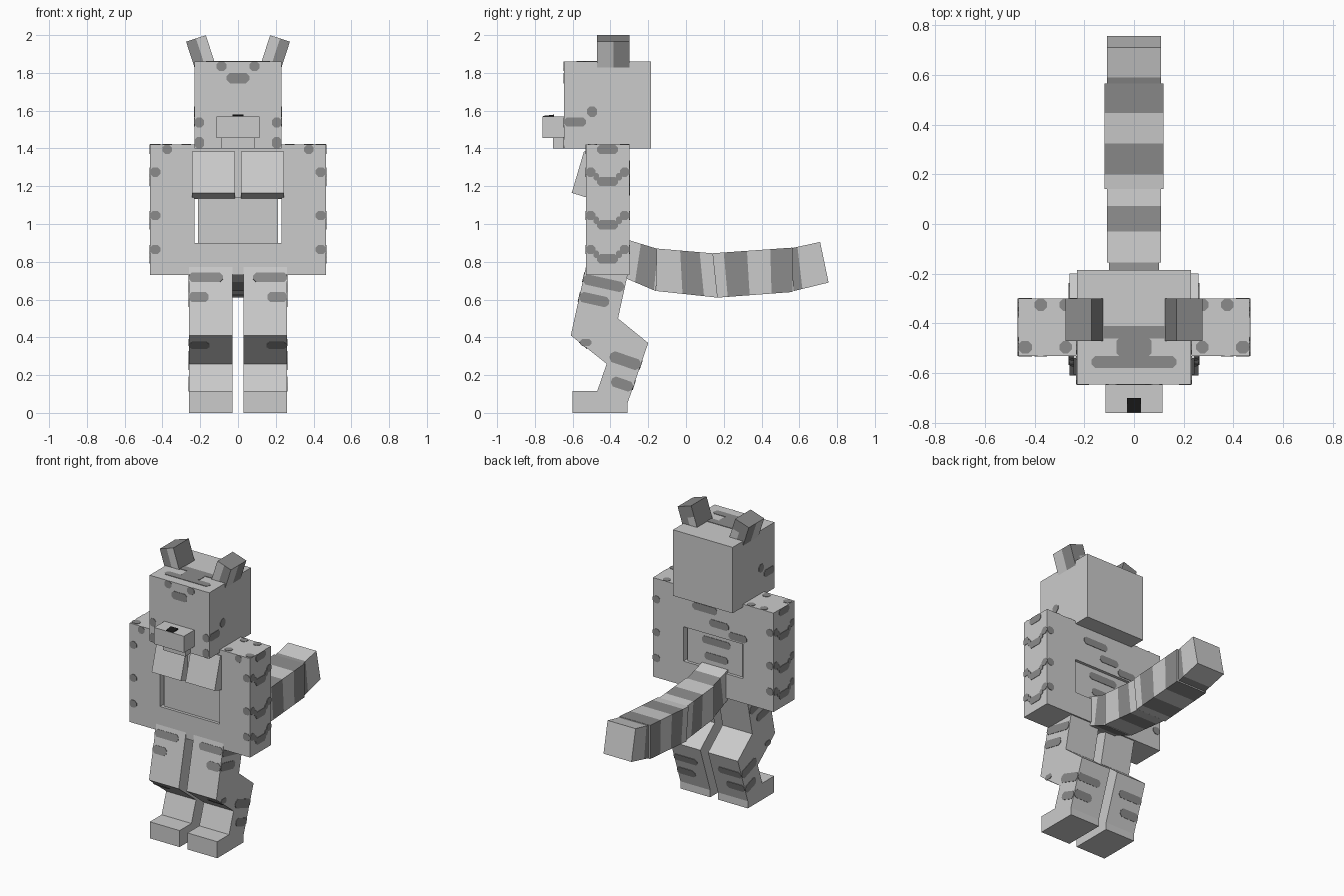
import bpy, bmesh
from math import radians
from mathutils import Vector, Matrix

if "Cube" in bpy.data.objects:
    bpy.data.objects.remove(bpy.data.objects["Cube"], do_unlink=True)


def material(name, value):
    m = bpy.data.materials.new(name)
    m.use_nodes = True
    colour = (value, value, value, 1)
    m.diffuse_color = colour
    m.node_tree.nodes["Principled BSDF"].inputs["Base Color"].default_value = colour
    return m


MATERIALS = [material("light_grey_fur", .6), material("dark_grey_stripe", .26),
             material("black_nose", .01)]
LIGHT, DARK, BLACK = range(3)


def finish(name, bm):
    bmesh.ops.recalc_face_normals(bm, faces=bm.faces)
    mesh = bpy.data.meshes.new(name)
    bm.to_mesh(mesh)
    bm.free()
    for m in MATERIALS:
        mesh.materials.append(m)
    ob = bpy.data.objects.new(name, mesh)
    bpy.context.collection.objects.link(ob)
    return ob


def prism(bm, points, offset, colour):
    """Closed solid from a polygon swept along an offset."""
    a = [bm.verts.new(p) for p in points]
    b = [bm.verts.new(Vector(p) + offset) for p in points]
    faces = [bm.faces.new(a), bm.faces.new(b[::-1])]
    for i in range(len(a)):
        j = (i + 1) % len(a)
        faces.append(bm.faces.new((a[i], b[i], b[j], a[j])))
    for f in faces:
        f.material_index = colour


def side_profile(name, points, x0, x1, colour=LIGHT):
    bm = bmesh.new()
    prism(bm, [(x0, y, z) for y, z in points], Vector((x1 - x0, 0, 0)), colour)
    return finish(name, bm)


def box(name, x, y, z, colour=LIGHT):
    ring = [(y[0], z[0]), (y[1], z[0]), (y[1], z[1]), (y[0], z[1])]
    return side_profile(name, ring, x[0], x[1], colour)


def stripes(name, origin, u, v, rects, sides=(1, -1), thick=.004):
    """Thin blunt-cornered plates on a plane, mirrored across x."""
    o, u, v = Vector(origin), Vector(u).normalized(), Vector(v).normalized()
    n = u.cross(v)
    bm = bmesh.new()
    for s in sides:
        flip = Matrix.Diagonal((s, 1, 1))
        for u0, u1, v0, v1 in rects:
            c = min(u1 - u0, v1 - v0) * .3
            outline = [(u0 + c, v0), (u1 - c, v0), (u1, v0 + c), (u1, v1 - c),
                       (u1 - c, v1), (u0 + c, v1), (u0, v1 - c), (u0, v0 + c)]
            pts = [flip @ (o + u * a + v * b - n * .001) for a, b in outline]
            prism(bm, pts, flip @ n * thick, DARK)
    return finish(name, bm)


X, Y, Z = Vector((1, 0, 0)), Vector((0, 1, 0)), Vector((0, 0, 1))

# Head
box("head", (-.23, .23), (-.645, -.185), (1.4, 1.86))
box("muzzle", (-.115, .115), (-.76, -.64), (1.455, 1.57))
box("jaw", (-.087, .087), (-.705, -.64), (1.4, 1.455))
side_profile("nose", [(-.757, 1.568), (-.7, 1.568), (-.7, 1.579), (-.757, 1.572)],
             -.028, .028, BLACK)
stripes("brow_stripe", (0, -.645, 0), X, Z, [(-.06, .06, 1.745, 1.8)], (1,))
stripes("face_stripes", (0, -.645, 0), X, Z,
        [(.06, .115, 1.81, 1.86), (.18, .23, 1.51, 1.565), (.18, .23, 1.4, 1.46)])
stripes("cheek_stripes", (.23, 0, 0), Y, Z,
        [(-.645, -.53, 1.515, 1.565), (-.525, -.47, 1.567, 1.623)])
stripes("crown_stripes", (0, 0, 1.86), X, Y,
        [(-.17, .17, -.58, -.53), (-.07, .07, -.56, -.43), (-.2, .2, -.46, -.41)], (1,))

# Ears, light on the inner front and outer front quarters
for side, s in (("left", 1), ("right", -1)):
    bm = bmesh.new()
    bmesh.ops.create_cube(bm, size=1)
    bmesh.ops.subdivide_edges(bm, edges=bm.edges[:], cuts=1, use_grid_fill=True)
    for f in bm.faces:
        c = f.calc_center_median()
        inner_front = c.y < -.4 and c.x * s < 0
        outer_front = c.x * s > .4 and c.y < 0
        inner_back = c.y > .4 and c.x * s < 0 and c.z < 0
        f.material_index = LIGHT if inner_front or outer_front or inner_back else DARK
    place = (Matrix.Translation((.199 * s, -.385, 1.91))
             @ Matrix.Rotation(radians(18) * s, 4, "Y")
             @ Matrix.Diagonal((.11, .17, .152, 1)))
    bm.transform(place)
    finish(side + "_ear", bm)

# Torso with a slimmer waist
box("upper_chest", (-.23, .23), (-.53, -.3), (1.14, 1.42))
box("waist", (-.213, .213), (-.51, -.32), (.9, 1.14))
box("hips", (-.23, .23), (-.53, -.3), (.73, .9))
stripes("back_stripes", (0, -.3, 0), -X, Z,
        [(-.16, .03, 1.285, 1.335), (-.03, .12, 1.2, 1.25), (.12, .26, 1.15, 1.2)], (1,))
stripes("waist_stripes", (0, -.32, 0), -X, Z,
        [(-.1, .12, 1.06, 1.11), (-.08, .1, .95, 1)], (1,))

# Arms and chest panels
edge_levels = (1.25, 1.02, .84)
front_bands = [(.41, .465, z, z + .05) for z in edge_levels]
side_bands = [(-.47, -.36, 1.37, 1.42)]
for z in edge_levels:
    side_bands += [(-.53, -.48, z, z + .05), (-.35, -.3, z, z + .05),
                   (-.47, -.36, z - .05, z), (-.49, -.46, z - .02, z + .02),
                   (-.37, -.34, z - .02, z + .02)]
for side, s in (("left", 1), ("right", -1)):
    box(side + "_arm", (.23 * s, .465 * s), (-.53, -.3), (.73, 1.42))
    side_profile(side + "_chest_panel",
                 [(-.54, 1.385), (-.605, 1.165), (-.5, 1.132), (-.44, 1.35)],
                 .017 * s, .243 * s)
stripes("arm_front_stripes", (0, -.53, 0), X, Z, front_bands + [(.35, .4, 1.37, 1.42)])
stripes("arm_side_stripes", (.465, 0, 0), Y, Z, side_bands)
stripes("arm_back_stripes", (0, -.3, 0), -X, Z,
        [(-b, -a, c, d) for a, b, c, d in front_bands])
stripes("shoulder_stripes", (0, 0, 1.42), X, Y,
        [(.35, .4, -.35, -.3), (.41, .465, -.52, -.47), (.25, .3, -.52, -.47),
         (.25, .3, -.35, -.3)])

# Legs, bent backwards at the knee and ending in flat feet
leg = [(-.515, .84), (-.61, .41), (-.42, .26), (-.47, .115), (-.6, .115), (-.6, 0),
       (-.31, 0), (-.31, .05), (-.2, .37), (-.36, .5), (-.305, .75), (-.31, .8)]
for side, s in (("left", 1), ("right", -1)):
    side_profile(side + "_leg", leg, .03 * s, .26 * s)
    box(side + "_foot", (.0305 * s, .2595 * s), (-.5995, -.3105), (.001, .115))
thigh_up, calf_up = Vector((0, .08, .36)), Vector((0, .11, .32))
stripes("thigh_front_stripes", (0, -.61, .41), X, thigh_up,
        [(.08, .26, .29, .34), (.155, .26, .18, .235)])
stripes("thigh_side_stripes", (.26, -.61, .41), (0, .36, -.08), thigh_up,
        [(0, .22, .28, .335), (0, .16, .185, .24)])
stripes("knee_side_stripes", (.26, 0, 0), Y, Z, [(-.56, -.5, .355, .39)])
stripes("shin_front_stripes", (0, -.42, .26), X, (0, -.19, .15), [(.15, .26, .13, .185)])
stripes("calf_side_stripes", (.26, -.31, .05), (0, .32, -.11), calf_up,
        [(-.17, 0, .18, .24), (-.12, 0, .06, .115)])
stripes("calf_back_stripes", (0, -.31, .05), -X, calf_up,
        [(-.26, -.08, .19, .24), (-.26, -.12, .075, .13)])


# Tail: four tapered blocks, banded along their length
def tail_part(name, half, start, end, cuts, first):
    """Ends are (top y, top z, bottom y, bottom z); colours alternate at cuts."""
    stops = [0] + cuts + [1]
    bm = bmesh.new()
    rings = []
    for t in stops:
        ty, tz, by, bz = (a + (b - a) * t for a, b in zip(start, end))
        rings.append([bm.verts.new(p) for p in
                      ((-half, ty, tz), (half, ty, tz), (half, by, bz), (-half, by, bz))])
    for k, (a, b) in enumerate(zip(rings, rings[1:])):
        for i in range(4):
            j = (i + 1) % 4
            bm.faces.new((a[i], a[j], b[j], b[i])).material_index = (first + k) % 2
    bm.faces.new(rings[0])
    bm.faces.new(rings[-1])
    return finish(name, bm)


tail_part("tail_base", .1, (-.32, .92, -.36, .73), (-.14, .865, -.16, .645), [.45, .95], LIGHT)
tail_part("tail_inner", .108, (-.155, .87, -.155, .645), (.14, .845, .17, .61), [.42, .77], LIGHT)
tail_part("tail_outer", .118, (.14, .845, .165, .61), (.565, .875, .565, .64),
          [.14, .43, .72], LIGHT)
tail_part("tail_tip", .108, (.55, .87, .57, .645), (.71, .905, .755, .69), [.25], DARK)
